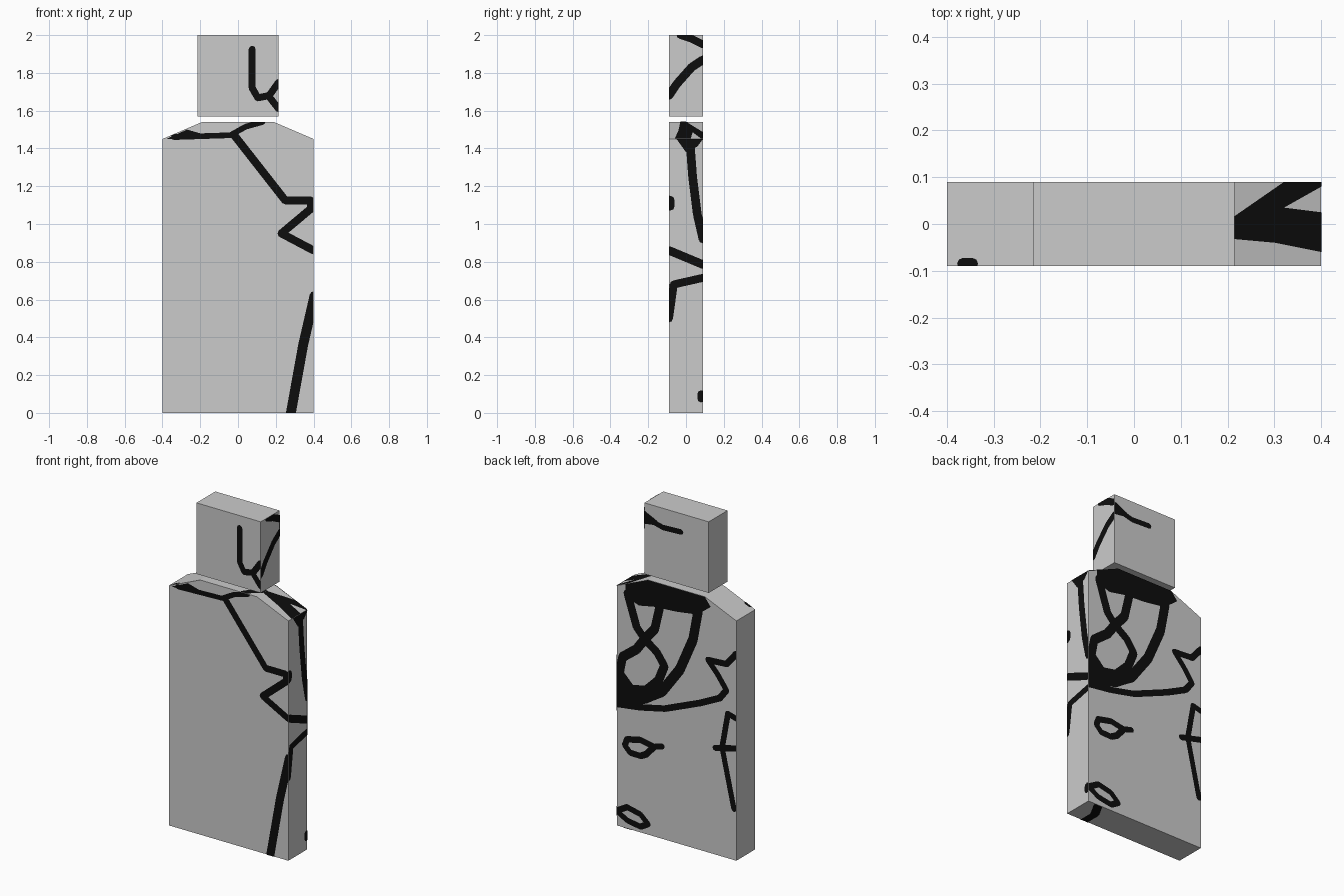
import bpy, bmesh, math
from mathutils import Vector

if "Cube" in bpy.data.objects:
    bpy.data.objects.remove(bpy.data.objects["Cube"])

D = 0.09      # half depth
LIFT = 0.002  # height of painted lines above the surface


def material(name, v):
    m = bpy.data.materials.new(name)
    m.diffuse_color = (v, v, v, 1)
    m.use_nodes = True
    m.node_tree.nodes["Principled BSDF"].inputs["Base Color"].default_value = m.diffuse_color
    return m


GREY = material("light grey", 0.6)
BLACK = material("black", 0.004)


def finish(bm, name, mat):
    me = bpy.data.meshes.new(name)
    bm.to_mesh(me)
    bm.free()
    me.materials.append(mat)
    bpy.context.collection.objects.link(bpy.data.objects.new(name, me))


def slab(name, profile):
    """Extrude an (x, z) profile through the full depth."""
    bm = bmesh.new()
    f = bm.faces.new([bm.verts.new((x, -D, z)) for x, z in profile])
    ext = bmesh.ops.extrude_face_region(bm, geom=[f])["geom"]
    bmesh.ops.translate(bm, vec=(0, 2 * D, 0),
                        verts=[v for v in ext if isinstance(v, bmesh.types.BMVert)])
    bmesh.ops.recalc_face_normals(bm, faces=bm.faces)
    finish(bm, name, GREY)


def paint(name, outline, to3d, normal, strokes=(), fills=()):
    """Thin black line work, clipped to a convex outline, laid on a face."""
    bm = bmesh.new()

    def poly(pts):
        bm.faces.new([bm.verts.new((p[0], p[1], 0)) for p in pts])

    for width, pts in strokes:
        r = width / 2
        for p in pts:
            poly([(p[0] + r * math.cos(k * math.pi / 4), p[1] + r * math.sin(k * math.pi / 4))
                  for k in range(8)])
        for a, b in zip(pts, pts[1:]):
            a, b = Vector(a), Vector(b)
            d = (b - a).normalized() * r
            n = Vector((-d.y, d.x))
            poly([a - n, b - n, b + n, a + n])
    for pts in fills:
        poly(pts)
    for i, a in enumerate(outline):
        b = outline[(i + 1) % len(outline)]
        bmesh.ops.bisect_plane(bm, geom=bm.verts[:] + bm.edges[:] + bm.faces[:],
                               plane_co=(a[0], a[1], 0),
                               plane_no=(b[1] - a[1], a[0] - b[0], 0), clear_outer=True)
    n = Vector(normal).normalized()
    for v in bm.verts:
        v.co = Vector(to3d(v.co.x, v.co.y)) + n * LIFT
    bm.normal_update()
    for f in bm.faces:
        if f.normal.dot(n) < 0:
            f.normal_flip()
    finish(bm, name, BLACK)


def rect(x0, x1, y0, y1):
    return [(x0, y0), (x1, y0), (x1, y1), (x0, y1)]


BODY = [(-.4, 0), (.4, 0), (.4, 1.45), (.19, 1.54), (-.19, 1.54), (-.4, 1.45)]
HEAD = rect(-.215, .215, 1.57, 2.0)
front = lambda x, z: (x, -D, z)
back = lambda x, z: (x, D, z)
shoulder = lambda x, y: (x, y, 1.45 + (.4 - abs(x)) * .09 / .21)

# main blocks
slab("body", BODY)
slab("head", HEAD)

# head line work
paint("head_front_lines", HEAD, front, (0, -1, 0), [
    (.037, [(.075, 1.925), (.075, 1.72), (.105, 1.668), (.165, 1.68), (.215, 1.75)]),
    (.037, [(.16, 1.68), (.215, 1.61)])])
paint("head_right_lines", rect(-D, D, 1.57, 2), lambda y, z: (.215, y, z), (1, 0, 0), [
    (.04, [(-.03, 2.0), (.03, 1.98), (.09, 1.95)]),
    (.045, [(.09, 1.87), (.03, 1.83), (-.05, 1.74), (-.09, 1.68)])])
paint("head_back_lines", HEAD, back, (0, 1, 0), [
    (.033, [(.15, 1.90), (.09, 1.885), (-.03, 1.89)])],
    [[(.215, 1.955), (.215, 1.875), (.14, 1.885), (.13, 1.915)]])

# body front
paint("body_front_lines", BODY, front, (0, -1, 0), [
    (.03, [(-.34, 1.46), (-.04, 1.47), (.04, 1.515), (.13, 1.54)]),
    (.042, [(-.02, 1.47), (.25, 1.125), (.385, 1.125), (.385, 1.08), (.23, .95), (.4, .86)]),
    (.052, [(.405, .62), (.345, .36), (.28, 0)])],
    [[(-.38, 1.45), (-.27, 1.50), (-.2, 1.48), (-.2, 1.45)]])

# body right side
paint("body_right_lines", rect(-D, D, 0, 1.45), lambda y, z: (.4, y, z), (1, 0, 0), [
    (.046, [(.02, 1.45), (.035, 1.25), (.06, 1.05), (.09, .92)]),
    (.045, [(-.09, .86), (.03, .81), (.09, .785)]),
    (.042, [(.09, .715), (-.065, .68), (-.09, .5)]),
    (.05, [(-.085, 1.125), (-.085, 1.095)]),
    (.04, [(.08, .1), (.08, .075)])],
    [[(-.05, 1.45), (.09, 1.45), (.06, 1.41), (0, 1.38)]])

# body back: large looping shapes, a wavy tail and two small rings
paint("body_back_loops", BODY, back, (0, 1, 0), [
    (.055, [(.326, 1.42), (.266, 1.236), (.212, 1.177), (.145, 1.255), (.111, 1.4)]),
    (.055, [(.212, 1.177), (.266, 1.102), (.36, 1.03), (.38, .93), (.3, .85), (.2, .87),
            (.12, .95), (.08, 1.05), (.13, 1.12), (.212, 1.177)]),
    (.06, [(-.145, 1.44), (-.111, 1.26), (-.023, 1.056), (.098, .89), (.212, .82), (.4, .78)])],
    [[(.34, 1.476), (.19, 1.54), (-.19, 1.54), (-.23, 1.49), (-.14, 1.42), (0, 1.40),
      (.15, 1.39), (.25, 1.37), (.34, 1.40)],
     [(.4, .73), (.4, .95), (.3, .85), (.15, .9), (.08, .87), (.2, .79)]])
paint("body_back_tail", BODY, back, (0, 1, 0), [
    (.038, [(.4, .735), (.25, .755), (.077, .793), (-.158, .89), (-.29, .955), (-.335, 1.014),
            (-.279, 1.091), (-.212, 1.165), (-.335, 1.173), (-.4, 1.25)]),
    (.036, [(-.4, .86), (-.345, .875), (-.306, .66), (-.385, .31)]),
    (.036, [(-.26, .645), (-.4, .68)])])
paint("body_back_rings", BODY, back, (0, 1, 0), [
    (.038, [(.345, .5), (.33, .54), (.24, .56), (.15, .543), (.2, .485), (.24, .463),
            (.31, .465), (.345, .5)]),
    (.034, [(.15, .543), (.095, .56)]),
    (.036, [(.4, .09), (.33, .13), (.24, .11), (.19, .065), (.24, .035), (.33, .05), (.4, .09)])])

# shoulders, flat top and underside
paint("right_shoulder_patch", rect(.19, .4, -D, D), shoulder, (.09, 0, .21), fills=[
    [(.19, -.03), (.3, -.04), (.4, -.06), (.4, .025), (.32, .035), (.19, 0)],
    [(.19, 0), (.32, .035), (.4, .08), (.4, .09), (.32, .09)]])
paint("left_shoulder_spot", rect(-.4, -.19, -D, D), shoulder, (-.09, 0, .21),
      [(.025, [(-.365, -.085), (-.345, -.085)])])
paint("top_line", rect(-.19, .19, -D, D), lambda x, y: (x, y, 1.54), (0, 0, 1),
      [(.045, [(.1, -.09), (.13, -.05), (.19, -.012)])])
paint("underside_line", rect(-.4, .4, -D, D), lambda x, y: (x, y, 0), (0, 0, -1),
      [(.05, [(.28, -.09), (.28, 0), (.33, .09)])])
